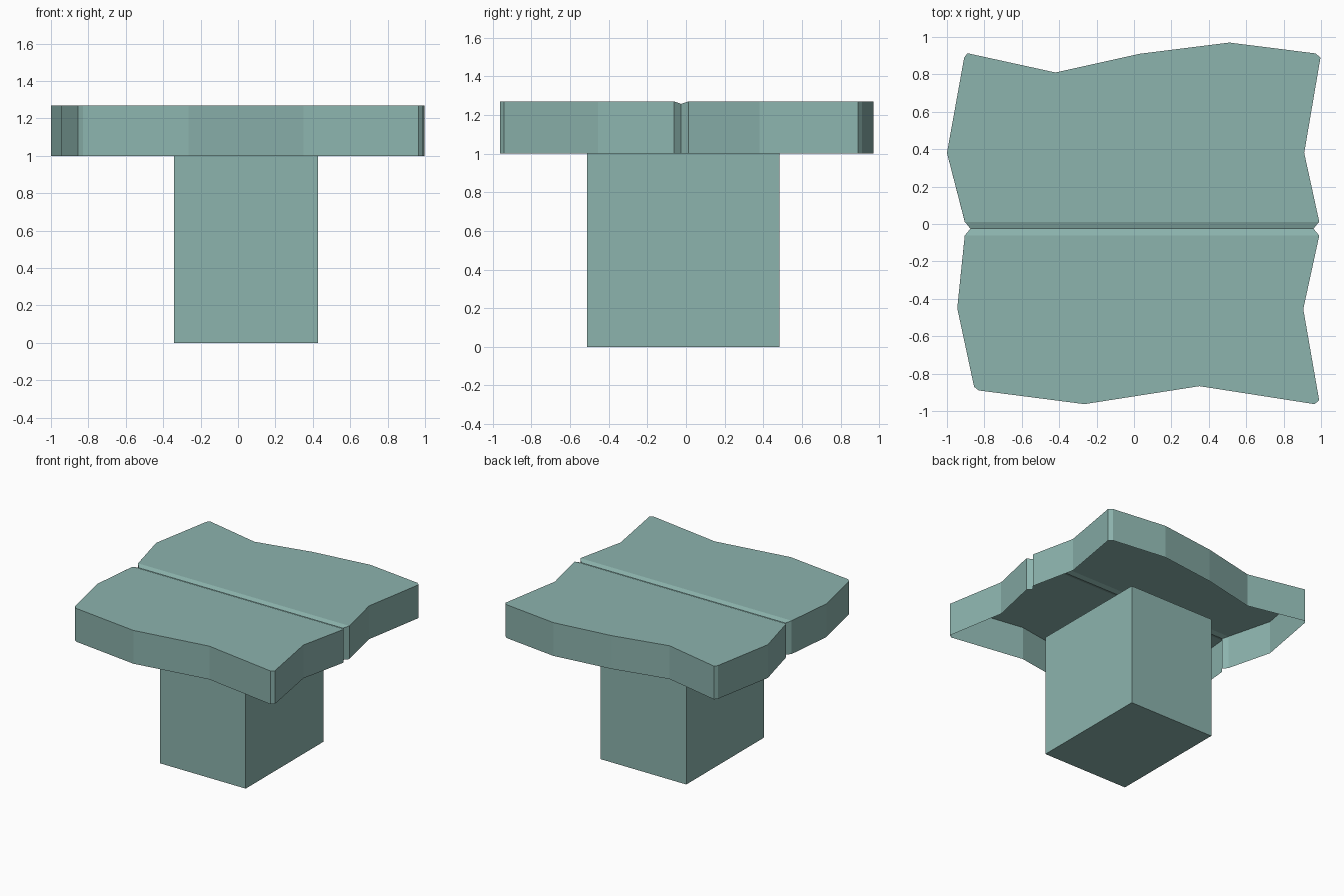
import bpy, bmesh

if "Cube" in bpy.data.objects:
    bpy.data.objects.remove(bpy.data.objects["Cube"])

mat = bpy.data.materials.new("muted teal")
mat.diffuse_color = (0.262, 0.453, 0.420, 1)
mat.use_nodes = True
mat.node_tree.nodes["Principled BSDF"].inputs["Base Color"].default_value = mat.diffuse_color

BASE, TOP, GROOVE_Z, GROOVE_Y = 1.0, 1.27, 1.257, -0.025


def finish(bm, name):
    mesh = bpy.data.meshes.new(name)
    bm.to_mesh(mesh)
    bm.free()
    mesh.materials.append(mat)
    obj = bpy.data.objects.new(name, mesh)
    bpy.context.collection.objects.link(obj)


def plank(name, outline):
    """Thin shell, open underneath; outline runs from one groove end to the other."""
    bm = bmesh.new()
    lip = [bm.verts.new((x, y, TOP)) for x, y in outline]
    lip[0].co.z = lip[-1].co.z = GROOVE_Z
    foot = [bm.verts.new((x, y, BASE)) for x, y in outline]
    # side walls
    for i in range(len(lip) - 1):
        bm.faces.new((lip[i], lip[i + 1], foot[i + 1], foot[i]))
    # half of the V groove, then the top
    bm.faces.new((lip[0], lip[1], lip[-2], lip[-1]))
    top = bm.faces.new(lip[1:-1])
    # narrow worn rim around the top
    bmesh.ops.inset_individual(bm, faces=[top], thickness=0.02, use_even_offset=True)
    edge_y = outline[1][1]
    for v in top.verts:
        if abs(v.co.y - edge_y) < 0.03:
            v.co.y = edge_y + (0.002 if edge_y > GROOVE_Y else -0.002)
    for v in lip[2:-2]:
        v.co.z = TOP - 0.004
    bmesh.ops.recalc_face_normals(bm, faces=bm.faces)
    bm.normal_update()
    if top.normal.z < 0:
        bmesh.ops.reverse_faces(bm, faces=bm.faces)
    finish(bm, name)


plank("back_plank", [
    (-0.875, GROOVE_Y), (-0.905, 0.012), (-1.0, 0.38), (-0.908, 0.89), (-0.89, 0.913),
    (-0.42, 0.81), (0.03, 0.91), (0.51, 0.97), (0.97, 0.912), (0.997, 0.89),
    (0.91, 0.38), (0.99, 0.012), (0.96, GROOVE_Y)])
plank("front_plank", [
    (-0.875, GROOVE_Y), (-0.905, -0.062), (-0.945, -0.45), (-0.855, -0.87), (-0.83, -0.89),
    (-0.265, -0.963), (0.35, -0.867), (0.965, -0.963), (0.99, -0.943),
    (0.905, -0.455), (0.99, -0.062), (0.96, GROOVE_Y)])

# square post under the planks
bm = bmesh.new()
bmesh.ops.create_cube(bm, size=1)
bmesh.ops.scale(bm, vec=(0.77, 0.997, 1.0), verts=bm.verts)
bmesh.ops.translate(bm, vec=(0.043, -0.014, 0.5), verts=bm.verts)
finish(bm, "post")
